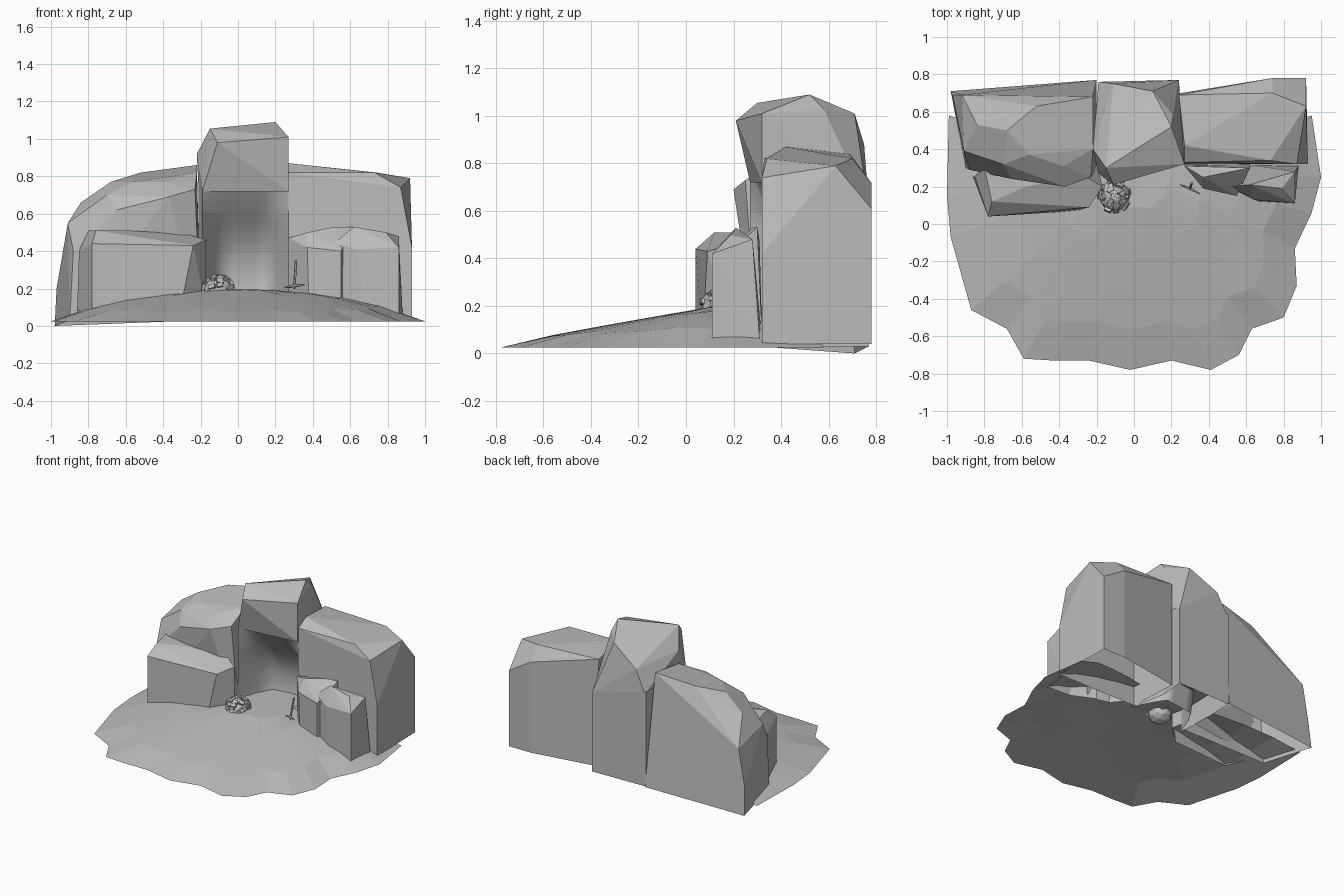
import bpy
import bmesh
import math
import random
from mathutils import Vector, Matrix

random.seed(4)
default_cube = bpy.data.objects.get("Cube")
if default_cube:
    bpy.data.objects.remove(default_cube, do_unlink=True)

stone_grey = bpy.data.materials.new("stone_grey")
stone_grey.use_nodes = True
GREY = (0.5, 0.5, 0.5, 1)
stone_grey.diffuse_color = GREY
stone_grey.node_tree.nodes["Principled BSDF"].inputs["Base Color"].default_value = GREY


def finish(mesh_builder, name):
    """Turn a bmesh into a named, coloured object."""
    mesh = bpy.data.meshes.new(name)
    mesh_builder.to_mesh(mesh)
    mesh_builder.free()
    mesh.materials.append(stone_grey)
    part = bpy.data.objects.new(name, mesh)
    bpy.context.scene.collection.objects.link(part)


def rock(name, foot_height, footprint, crown):
    """Faceted boulder: hull of a flat footprint and crown points, open below."""
    builder = bmesh.new()
    for x, y in footprint:
        builder.verts.new((x, y, foot_height))
    for point in crown:
        builder.verts.new(point)
    bmesh.ops.convex_hull(builder, input=builder.verts[:])
    unused = [v for v in builder.verts if not v.link_faces]
    bmesh.ops.delete(builder, geom=unused, context='VERTS')
    bmesh.ops.recalc_face_normals(builder, faces=builder.faces[:])
    bmesh.ops.dissolve_limit(builder, angle_limit=math.radians(4),
                             verts=builder.verts[:], edges=builder.edges[:])
    open_faces = [f for f in builder.faces if f.normal.z < -0.9]
    bmesh.ops.delete(builder, geom=open_faces, context='FACES_ONLY')
    finish(builder, name)


# Big cliff boulders on either side of the cave
rock("right_cliff", 0.03,
     [(-.2, .77), (-.2, .3), (-.9, .3)],
     [(-.98, .71, 0), (-.97, .69, .2), (-.92, .69, .48),
      (-.91, .39, .55), (-.88, .29, .4),
      (-.84, .53, .66), (-.68, .5, .77), (-.52, .63, .82),
      (-.22, .68, .86), (-.22, .4, .82), (-.56, .37, .77),
      (-.38, .31, .77), (-.37, .2, .69), (-.23, .25, .73),
      (-.65, .24, .62), (-.7, .32, .7)])

rock("left_cliff", 0.04,
     [(.25, .7), (.74, .78), (.92, .78), (.93, .32), (.27, .32)],
     [(.27, .42, .87), (.27, .33, .82), (.73, .34, .82),
      (.93, .32, .42), (.87, .32, .74), (.92, .63, .79),
      (.74, .7, .82), (.92, .78, .61), (.74, .78, .72),
      (.24, .69, .84)])

# Lower boulders in front of the cliffs
rock("right_front_boulder", 0.08,
     [(-.86, .25), (-.78, .04), (-.31, .07), (-.17, .2), (-.2, .35)],
     [(-.85, .25, .4), (-.78, .04, .44), (-.24, .09, .43),
      (-.17, .2, .46), (-.76, .12, .51), (-.58, .2, .51),
      (-.27, .26, .49), (-.8, .3, .51)])

rock("left_inner_boulder", 0.08,
     [(.27, .32), (.38, .19), (.55, .15), (.62, .32)],
     [(.27, .31, .47), (.37, .19, .42), (.37, .25, .5),
      (.52, .28, .53), (.62, .3, .53), (.55, .15, .4)])

rock("left_outer_boulder", 0.06,
     [(.5, .2), (.67, .12), (.86, .11), (.88, .31), (.6, .32)],
     [(.51, .2, .44), (.64, .13, .41), (.62, .21, .53),
      (.79, .19, .5), (.86, .11, .42), (.86, .28, .48)])

# Overhanging top of the middle pillar
rock("pillar_crown", 0.72,
     [(-.19, .76), (-.21, .4), (-.19, .27), (.27, .32), (.23, .57)],
     [(-.22, .4, .92), (-.11, .21, .98), (.27, .32, 1.01),
      (-.15, .3, 1.055), (.2, .52, 1.09), (.21, .58, 1.03),
      (.1, .71, 1.01), (-.11, .75, .88), (.24, .77, .62)])


def cave_ring(height, lip, depth):
    """U-shaped outline; depth sets how far the hollow reaches from the lip."""
    left, right = -.2, .27
    outline = [(left, .76), (left - .01, lip + .14), (left + .01, lip)]
    for step in range(1, 8):
        t = step / 8
        hollow = depth * min(1, 1.5 * math.sin(math.pi * t))
        outline.append((left + (right - left) * t, lip + .06 * t + hollow))
    outline += [(right, lip + .06), (right - .05, .58)]
    # The rear corner stops low, where the crown slopes down to meet it
    return [(x, y, height) for x, y in outline] + [(right - .03, .77, min(height, .62))]


# Middle pillar with the cave hollowed into its front
pillar = bmesh.new()
cave_levels = [(.03, .27, .22), (.2, .27, .25), (.32, .27, .26),
               (.44, .27, .22), (.55, .27, .15), (.62, .27, .09), (.74, .27, .01)]
loops = [[pillar.verts.new(p) for p in cave_ring(*level)] for level in cave_levels]
count = len(loops[0])
for lower, upper in zip(loops, loops[1:]):
    for i in range(count):
        j = (i + 1) % count
        wall = pillar.faces.new((lower[i], lower[j], upper[j], upper[i]))
        wall.smooth = 1 < i < count - 3
bmesh.ops.remove_doubles(pillar, verts=pillar.verts[:], dist=.001)
bmesh.ops.recalc_face_normals(pillar, faces=pillar.faces[:])
finish(pillar, "cave_pillar")


# Sloping ground sheet: rows fan out from the cave mouth to a ragged rim
def ground_height(x, y):
    across = max(0, 1 - abs(x) ** 2.2)
    along = min(1, max(0, (y + .78) / .88)) ** .9
    return .03 + .165 * across * along


rim = [(-.99, .58), (-1, .15), (-.98, -.07), (-.87, -.46), (-.68, -.56),
       (-.59, -.72), (-.43, -.73), (-.24, -.73), (-.02, -.78), (.2, -.73),
       (.41, -.78), (.56, -.7), (.63, -.56), (.8, -.5), (.87, -.33),
       (.86, -.13), (.95, .06), (1, .25), (.95, .58)]
hub = Vector((0, .3))
ground = bmesh.new()
fan = []
for ring_index in range(1, 6):
    reach = ring_index / 5
    row = []
    for x, y in rim:
        spot = hub.lerp(Vector((x, y)), reach)
        height = ground_height(*spot) if ring_index < 5 else .025
        row.append(ground.verts.new((spot.x, spot.y, height)))
    fan.append(row)
apex = ground.verts.new((hub.x, hub.y, ground_height(*hub)))
# Short floor continuing into the cave
floor_end = [ground.verts.new((x, .55, .19)) for x in (-.19, .24)]
ground.faces.new((apex, fan[0][0], floor_end[0], floor_end[1], fan[0][-1]))
for i in range(len(rim) - 1):
    ground.faces.new((apex, fan[0][i], fan[0][i + 1]))
    for inner, outer in zip(fan, fan[1:]):
        ground.faces.new((inner[i], outer[i], outer[i + 1], inner[i + 1]))
bmesh.ops.recalc_face_normals(ground, faces=ground.faces[:])
finish(ground, "ground")

# Heap of flat stone chips over a low mound at the cave mouth
heap = bmesh.new()
middle = Vector((-.105, .15, .19))
spread = Vector((.08, .085, .075))
mound = Matrix.Translation(middle) @ Matrix.Diagonal((*spread, 1))
bmesh.ops.create_icosphere(heap, subdivisions=2, radius=1, matrix=mound)
for _ in range(40):
    turn = random.uniform(0, math.tau)
    lift = random.uniform(.05, math.pi / 2)
    outward = Vector((math.cos(turn) * math.cos(lift),
                      math.sin(turn) * math.cos(lift), math.sin(lift)))
    face_out = outward.to_track_quat('Z', 'Y').to_matrix().to_4x4()
    twist = Matrix.Rotation(random.uniform(0, math.tau), 4, 'Z')
    size = Matrix.Diagonal((random.uniform(.025, .05), .022, .02, 1))
    bmesh.ops.create_cube(heap, size=1, matrix=Matrix.Translation(
        middle + outward * spread) @ face_out @ twist @ size)
finish(heap, "stone_heap")


# Digging tool leaning on the boulder, head down
def bar(builder, start, end, thick, tip):
    start, end = Vector(start), Vector(end)
    axis = end - start
    turn = axis.to_track_quat('Z', 'Y').to_matrix().to_4x4()
    bmesh.ops.create_cone(builder, cap_ends=True, segments=6, radius1=thick,
                          radius2=tip, depth=axis.length,
                          matrix=Matrix.Translation((start + end) / 2) @ turn)


tool = bmesh.new()
bar(tool, (.3, .19, .2), (.31, .22, .35), .007, .007)
bar(tool, (.3, .19, .215), (.25, .21, .205), .01, .003)
bar(tool, (.3, .19, .215), (.355, .16, .22), .01, .003)
finish(tool, "digging_tool")
